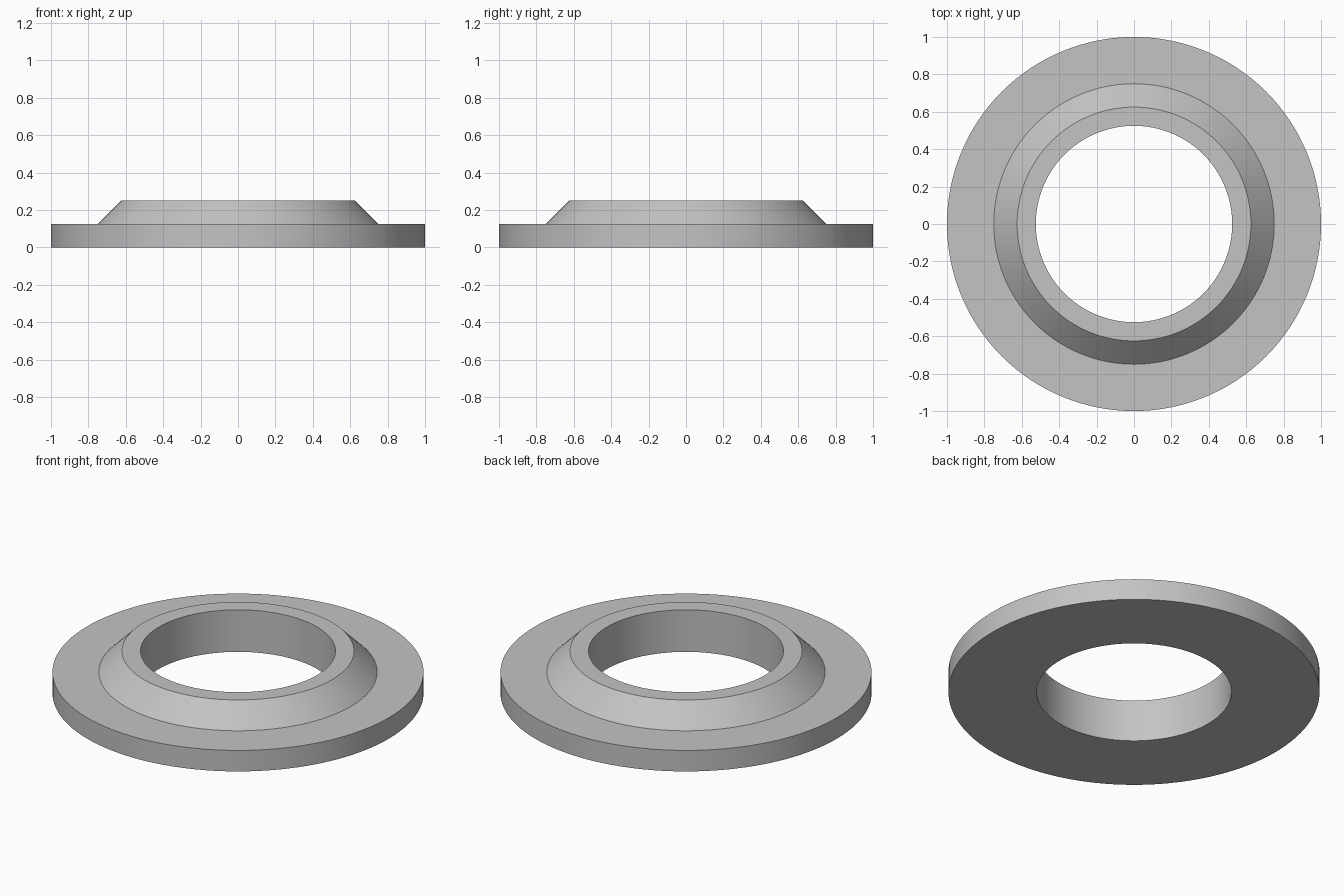
import bpy
import bmesh
from math import cos, sin, tau, radians

cube = bpy.data.objects.get("Cube")
if cube:
    bpy.data.objects.remove(cube, do_unlink=True)

SEGMENTS = 128

# Closed cross-section (radius, height): flange, sloped collar, bore
PROFILE = [(0.525, 0), (1, 0), (1, 0.125), (0.75, 0.125),
           (0.625, 0.25), (0.525, 0.25)]


def material(name, colour):
    mat = bpy.data.materials.new(name)
    mat.use_nodes = True
    mat.diffuse_color = colour
    mat.node_tree.nodes["Principled BSDF"].inputs["Base Color"].default_value = colour
    return mat


def revolve(name, profile, mat):
    """Sweep a closed profile around the z axis."""
    bm = bmesh.new()
    rings = []
    for i in range(SEGMENTS):
        a = tau * i / SEGMENTS
        rings.append([bm.verts.new((r * cos(a), r * sin(a), z)) for r, z in profile])
    for i, ring in enumerate(rings):
        following = rings[(i + 1) % SEGMENTS]
        for j in range(len(profile)):
            k = (j + 1) % len(profile)
            bm.faces.new((ring[j], following[j], following[k], ring[k]))
    bmesh.ops.recalc_face_normals(bm, faces=bm.faces)
    mesh = bpy.data.meshes.new(name)
    bm.to_mesh(mesh)
    bm.free()
    mesh.materials.append(mat)
    obj = bpy.data.objects.new(name, mesh)
    bpy.context.collection.objects.link(obj)
    return obj


# Flanged ring with a conical collar
ring = revolve("flanged_ring", PROFILE, material("plain grey", (0.55, 0.55, 0.55, 1)))

# Smooth round walls, crisp rims
bpy.ops.object.select_all(action="DESELECT")
ring.select_set(True)
bpy.context.view_layer.objects.active = ring
bpy.ops.object.shade_smooth_by_angle(angle=radians(30))
